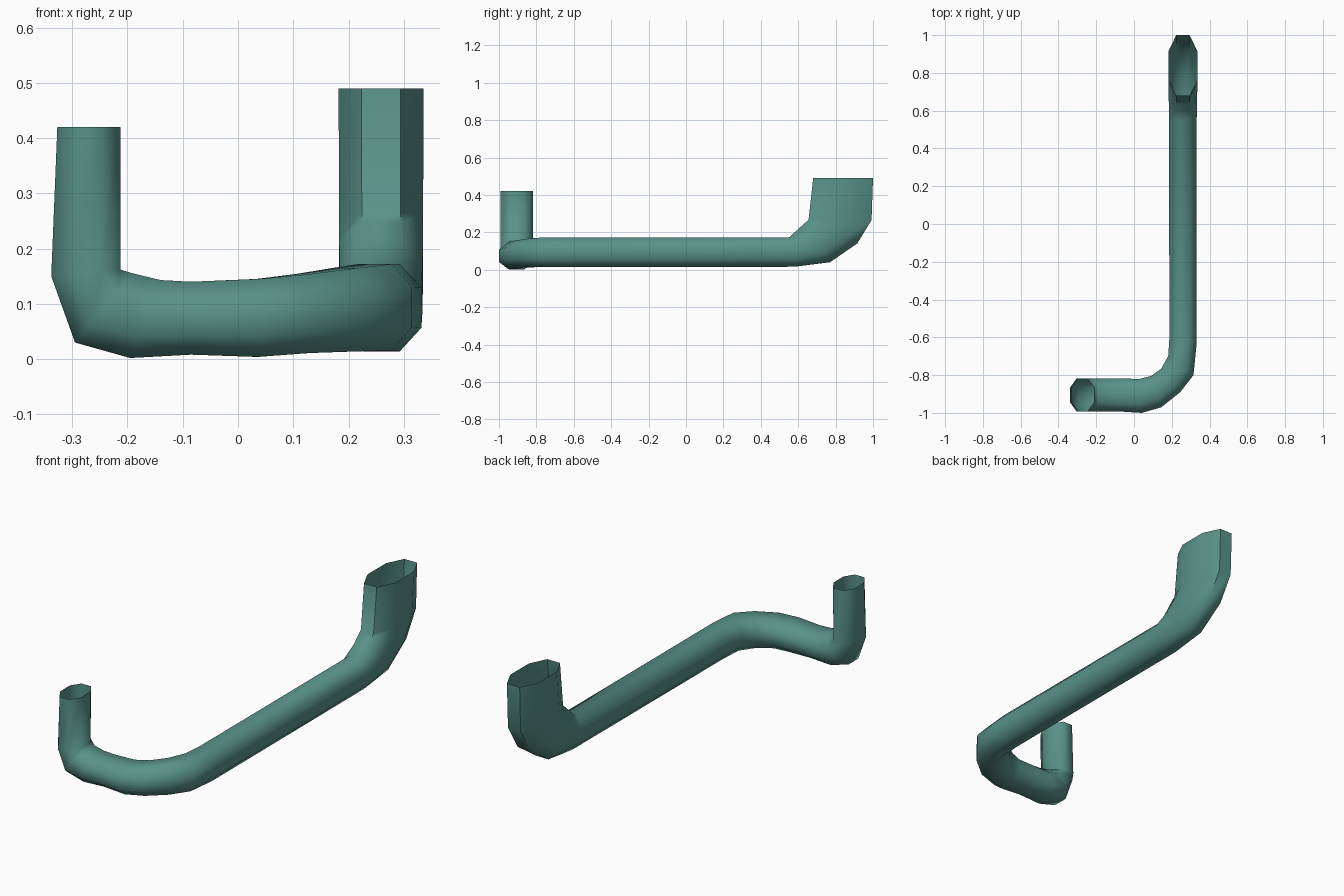
import bpy, bmesh
from mathutils import Vector as V

if "Cube" in bpy.data.objects:
    bpy.data.objects.remove(bpy.data.objects["Cube"])

CORNER = 0.46
OCTAGON = [(1, -CORNER), (1, CORNER), (CORNER, 1), (-CORNER, 1),
           (-1, CORNER), (-1, -CORNER), (-CORNER, -1), (CORNER, -1)]


def ring(outer, inner, side):
    """Octagonal section spanning outer to inner, with half-width vector side."""
    c, v = (V(outer) + V(inner)) / 2, (V(outer) - V(inner)) / 2
    return [c + v * a + V(side) * b for a, b in OCTAGON]


def flat_ring(outer, inner, z0, z1):
    """Section of the level run, given by its plan-view edge points."""
    c, s = (V(outer) + V(inner)) / 2, (V(inner) - V(outer)) / 2
    return ring((c.x, c.y, z0), (c.x, c.y, z1), (s.x, s.y, 0))


rings = []
# Short upright and its elbow: outer and inner edge in x, z
for ox, oz, ix, iz in [(-.327, .42, -.213, .42), (-.338, .15, -.213, .162),
                       (-.295, .03, -.19, .155), (-.195, .002, -.14, .143),
                       (-.085, .008, -.085, .14)]:
    rings.append(ring((ox, -.905, oz), (ix, -.905, iz), (0, .087, 0)))
# Level bend and straight run: outer and inner edge in x, y, then z range
for o, i, z0, z1 in [((.04, -1.0), (.03, -.82), .004, .145),
                     ((.145, -.97), (.09, -.805), .011, .154),
                     ((.245, -.89), (.145, -.765), .014, .165),
                     ((.315, -.80), (.181, -.70), .016, .172),
                     ((.332, -.63), (.187, -.61), .014, .172)]:
    rings.append(flat_ring(o, i, z0, z1))
# Rear elbow and tall upright: outer and inner edge in y, z, then half width
for oy, oz, iy, iz, w in [(.58, .016, .55, .172, .073), (.77, .04, .60, .217, .075),
                          (.915, .14, .632, .247, .076), (.992, .265, .655, .266, .076),
                          (1.0, .49, .68, .49, .077)]:
    rings.append(ring((.259, oy, oz), (.259, iy, iz), (-w, 0, 0)))

# Skin the sections into one open-ended pipe
bm = bmesh.new()
loops = [[bm.verts.new(p) for p in r] for r in rings]
for a, b in zip(loops, loops[1:]):
    for k in range(8):
        n = (k + 1) % 8
        bm.faces.new((a[k], a[n], b[n], b[k]))
bmesh.ops.recalc_face_normals(bm, faces=bm.faces)
mesh = bpy.data.meshes.new("bent_pipe")
bm.to_mesh(mesh)
bm.free()
pipe = bpy.data.objects.new("bent_pipe", mesh)
bpy.context.collection.objects.link(pipe)

mat = bpy.data.materials.new("teal")
mat.diffuse_color = (.1, .29, .25, 1)
mat.use_nodes = True
mat.node_tree.nodes["Principled BSDF"].inputs["Base Color"].default_value = mat.diffuse_color
mesh.materials.append(mat)
bpy.context.view_layer.objects.active = pipe
pipe.select_set(True)
bpy.ops.object.shade_smooth_by_angle(angle=1.05)
